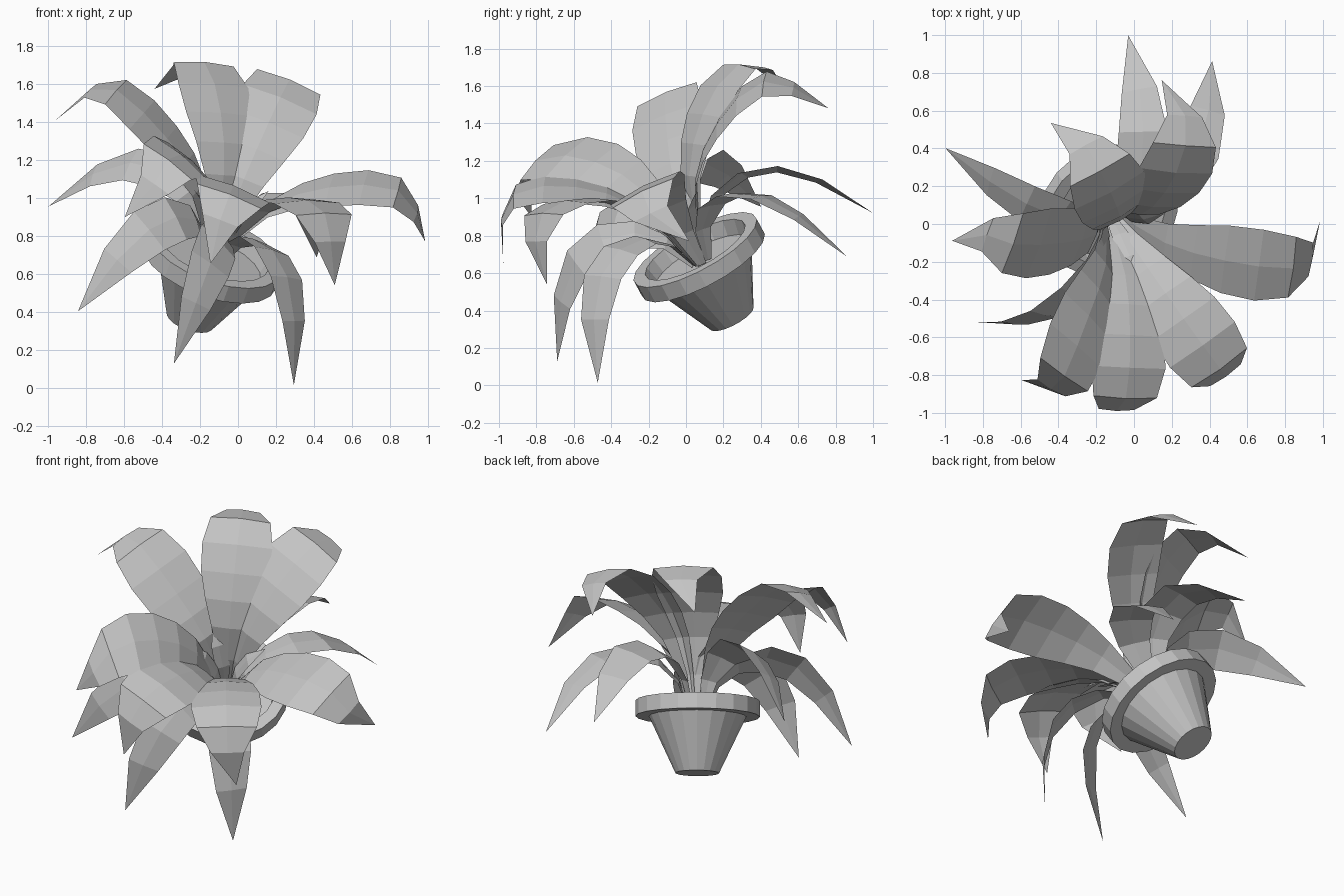
import bpy, bmesh
from math import sin, cos, radians, pi
from mathutils import Matrix, Vector

cube = bpy.data.objects.get("Cube")
if cube:
    bpy.data.objects.remove(cube, do_unlink=True)

# One plain grey for the whole plant
grey = bpy.data.materials.new("plain_grey")
grey.use_nodes = True
colour = (0.55, 0.55, 0.55, 1)
grey.diffuse_color = colour
grey.node_tree.nodes["Principled BSDF"].inputs["Base Color"].default_value = colour

# The pot leans: every part is built upright, then tipped by this frame
LEAN = (Matrix.Translation((-0.253, 0.245, 0.36))
        @ Matrix.Rotation(radians(34.2), 4, 'Z')
        @ Matrix.Rotation(radians(33), 4, 'X'))


def finish(name, bm, solid=False):
    if solid:
        bmesh.ops.recalc_face_normals(bm, faces=bm.faces)
    mesh = bpy.data.meshes.new(name)
    bm.to_mesh(mesh)
    bm.free()
    mesh.materials.append(grey)
    obj = bpy.data.objects.new(name, mesh)
    obj.matrix_world = LEAN
    bpy.context.collection.objects.link(obj)
    return obj


def lathe(name, profile, sides=20):
    """Turn a radius/height profile around the upright axis, capping both ends."""
    bm = bmesh.new()
    rings = [[bm.verts.new((r * cos(2 * pi * i / sides), r * sin(2 * pi * i / sides), h))
              for i in range(sides)] for r, h in profile]
    for a, b in zip(rings, rings[1:]):
        for i in range(sides):
            j = (i + 1) % sides
            bm.faces.new((a[i], a[j], b[j], b[i]))
    bm.faces.new(rings[0][::-1])
    bm.faces.new(rings[-1])
    return finish(name, bm, solid=True)


def leaf(name, profile, angle, reach=1.0, sweep=(0, 0), droop=0.0, roll=0.0, arch=0.04):
    """Blade from (radius, height, width) stations, slightly domed across.
    The body lags the tip by sweep degrees (root, end) and rolls about its length."""
    bm = bmesh.new()
    last = len(profile) - 1
    mids, sides = [], []
    for k, (r, h, width) in enumerate(profile):
        lag = sweep[0] + (sweep[1] - sweep[0]) * r / 0.85
        a = radians(angle - (lag if k < last else 0))
        mids.append(Vector((cos(a) * r * reach, sin(a) * r * reach, h - droop * sin(pi * r))))
        sides.append(Vector((-sin(a), cos(a), 0)))
    rows = []
    for k, mid in enumerate(mids):
        if k == last:
            rows.append([bm.verts.new(mid)])
            continue
        width = profile[k][2]
        along = (mids[k + 1] - mids[max(k - 1, 0)]).normalized()
        normal = along.cross(sides[k]).normalized()
        side = (sides[k] * cos(radians(roll)) + normal * sin(radians(roll))) * width / 2
        rows.append([bm.verts.new(p)
                     for p in (mid - side, mid + normal * arch * width, mid + side)])
    for a, b in zip(rows, rows[1:]):
        for i in range(2):
            if len(b) == 1:
                bm.faces.new((a[i], b[0], a[i + 1]))
            else:
                bm.faces.new((a[i], b[i], b[i + 1], a[i + 1]))
    return finish(name, bm)


# Pot with an overhanging rim and a recessed floor inside
lathe("pot", [(0.13, 0), (0.29, 0.34), (0.37, 0.34), (0.37, 0.435),
              (0.3, 0.435), (0.28, 0.35)])

# Tall arching leaves that bend sharply near the tip: angle, reach, sweep, droop
TALL = [(0.04, 0.36, 0.05), (0.09, 0.58, 0.11), (0.18, 0.79, 0.22),
        (0.29, 0.92, 0.32), (0.42, 1.02, 0.4), (0.57, 1.1, 0.42),
        (0.73, 1.13, 0.36), (0.85, 1.04, 0.2), (0.95, 0.83, 0)]
for n, (angle, reach, sweep, droop) in enumerate([
        (-30, 1.09, (7, 7), 0.03), (51.5, 1.05, (5, 5), 0), (89.5, 1, (6, 6), 0),
        (139, 1.08, (8, 8), 0.12), (198, 0.98, (22, -3), 0), (231, 1, (4, 2), 0),
        (274.5, 1, (4, 3), 0)]):
    leaf(f"tall_leaf_{n + 1}", TALL, angle, reach, sweep, droop)

# Low leaves, rolled to one side and drooping over the rim
LOW = [(0.05, 0.36, 0.04), (0.12, 0.54, 0.1), (0.25, 0.66, 0.19),
       (0.42, 0.7, 0.26), (0.6, 0.65, 0.26), (0.77, 0.49, 0.19), (0.945, 0.2, 0)]
for n, (angle, roll) in enumerate([(18, -28), (50, -28), (124, -22), (194, -28),
                                   (231, -28), (273, -15)]):
    leaf(f"low_leaf_{n + 1}", LOW, angle, roll=roll)

# Short young shoots in the middle
SHOOT = [(0.02, 0.36, 0.04), (0.06, 0.55, 0.09), (0.13, 0.68, 0.09), (0.24, 0.78, 0)]
for n, angle in enumerate([10, 110, 165, 250]):
    leaf(f"young_shoot_{n + 1}", SHOOT, angle)
